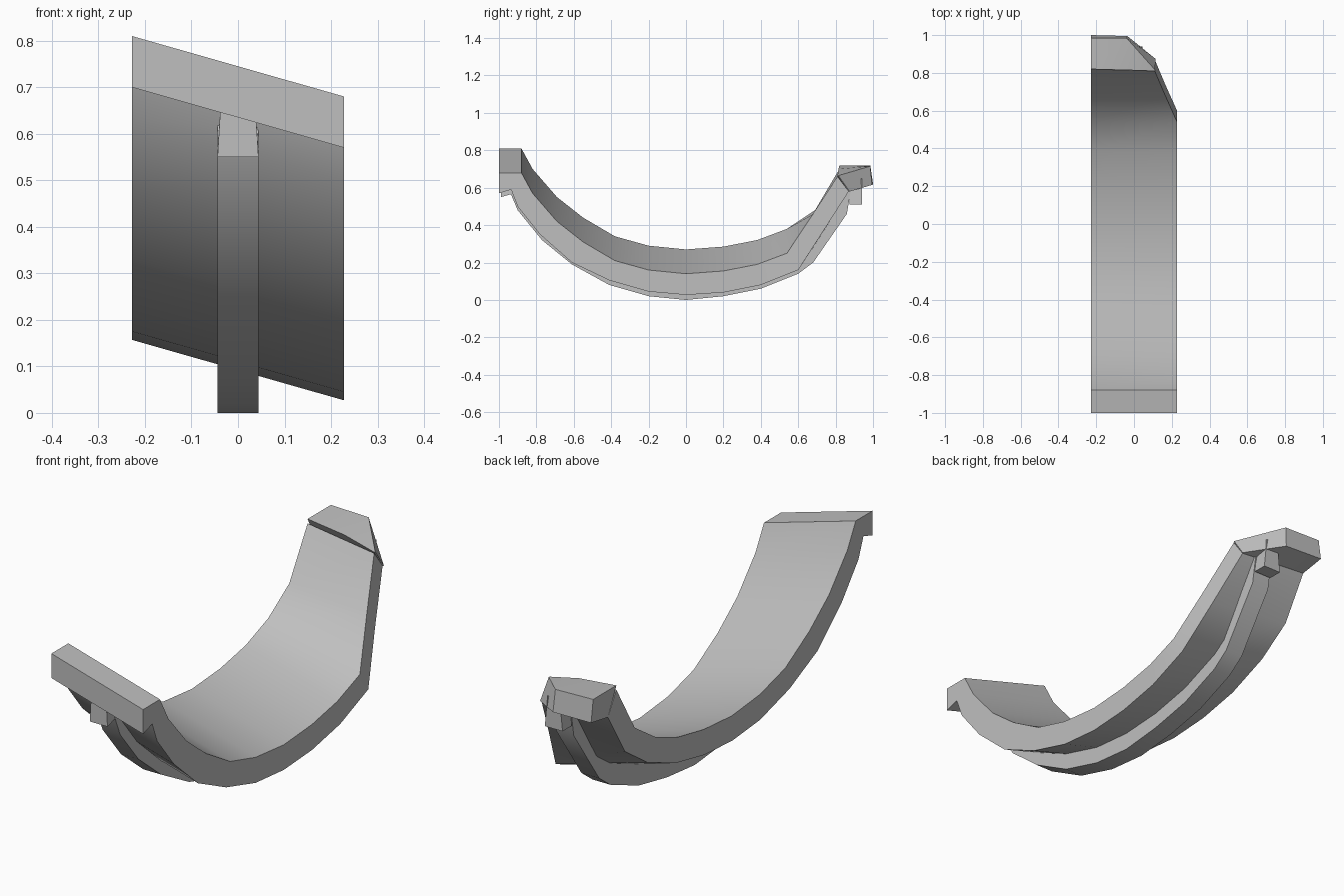
import bpy
import bmesh
import math

cube = bpy.data.objects.get("Cube")
if cube:
    bpy.data.objects.remove(cube, do_unlink=True)

grey = bpy.data.materials.new("plain_grey")
grey.use_nodes = True
GREY = (0.52, 0.52, 0.52, 1)
grey.diffuse_color = GREY
grey.node_tree.nodes["Principled BSDF"].inputs["Base Color"].default_value = GREY

HALF = 0.228     # half width of the band
SHEAR = 0.13     # rise from the left side to the right side


def loft(name, rings):
    """Bridge closed rings of points and cap both ends."""
    bm = bmesh.new()
    rows = [[bm.verts.new(p) for p in ring] for ring in rings]
    n = len(rows[0])
    for a, b in zip(rows, rows[1:]):
        for i in range(n):
            j = (i + 1) % n
            bm.faces.new((a[i], a[j], b[j], b[i]))
    bm.faces.new(rows[0])
    bm.faces.new(rows[-1][::-1])
    bmesh.ops.recalc_face_normals(bm, faces=bm.faces)
    mesh = bpy.data.meshes.new(name)
    bm.to_mesh(mesh)
    bm.free()
    mesh.materials.append(grey)
    obj = bpy.data.objects.new(name, mesh)
    bpy.context.collection.objects.link(obj)
    bpy.ops.object.select_all(action="DESELECT")
    obj.select_set(True)
    bpy.context.view_layer.objects.active = obj
    bpy.ops.object.shade_smooth_by_angle(angle=math.radians(30))
    return obj


def sheared(profile):
    """The same y, z profile on both sides, raised on the right."""
    return [[(HALF, y, z) for y, z in profile],
            [(-HALF, y, z + SHEAR) for y, z in profile]]


# Curved band: inner and outer edge on the left side
inner = [(-.88, .68), (-.82, .57), (-.69, .42), (-.55, .31), (-.38, .21),
         (-.2, .16), (0, .14), (.2, .155), (.38, .19), (.54, .25)]
outer = [(-.935, .59), (-.9, .50), (-.78, .35), (-.61, .2), (-.41, .105),
         (-.2, .045), (0, .027), (.2, .04), (.4, .08), (.6, .16)]
rings = []
for (yi, zi), (yo, zo) in zip(inner, outer):
    rings.append([(HALF, yi, zi), (HALF, yo, zo),
                  (-HALF, yo, zo + SHEAR), (-HALF, yi, zi + SHEAR)])
# Back end, cut at a slant on the left side
rings.append([(.167, .677, .457), (.167, .735, .37), (-HALF, .76, .40), (-HALF, .69, .48)])
rings.append([(.11, .81, .66), (.11, .87, .58), (-HALF, .88, .60), (-HALF, .82, .70)])
loft("curved_band", rings)

# Front lip
loft("front_lip", sheared([(-1, .57), (-1, .68), (-.88, .68), (-.935, .59)]))

# Back lip with its clipped corner
loft("back_lip", [
    [(-HALF, .82, .72), (-HALF, .985, .72), (-HALF, 1, .62), (-HALF, .88, .60)],
    [(-.04, .815, .70), (-.04, .985, .715), (-.035, .995, .615), (-.04, .875, .59)],
    [(.11, .81, .665), (.112, .815, .665), (.113, .875, .58), (.11, .87, .58)]])

# Central rib under the band
RIB = 0.044
rib_path = [(-.94, .575), (-.90, .48), (-.77, .32), (-.61, .19), (-.41, .08),
            (-.2, .02), (0, 0), (.2, .02), (.4, .06), (.6, .14),
            (.68, .20), (.86, .46), (.88, .58)]
rings = []
for y, z in rib_path:
    top_y, top_z = y * .95, z + .15 - .07 * abs(y)
    rings.append([(-RIB, y, z), (RIB, y, z), (RIB, top_y, top_z), (-RIB, top_y, top_z)])
loft("central_rib", rings)

# Small tapered blocks under both lips


def block(name, y0, y1, low, high, top):
    loft(name, [[(-w, y0, z), (w, y0, z), (w, y1, z + d), (-w, y1, z + d)]
                for w, z, d in ((RIB, low, high - low), (top, .65, 0))])


block("front_block", -.99, -.90, .55, .575, .038)
block("back_block", .875, .94, .51, .51, .03)
